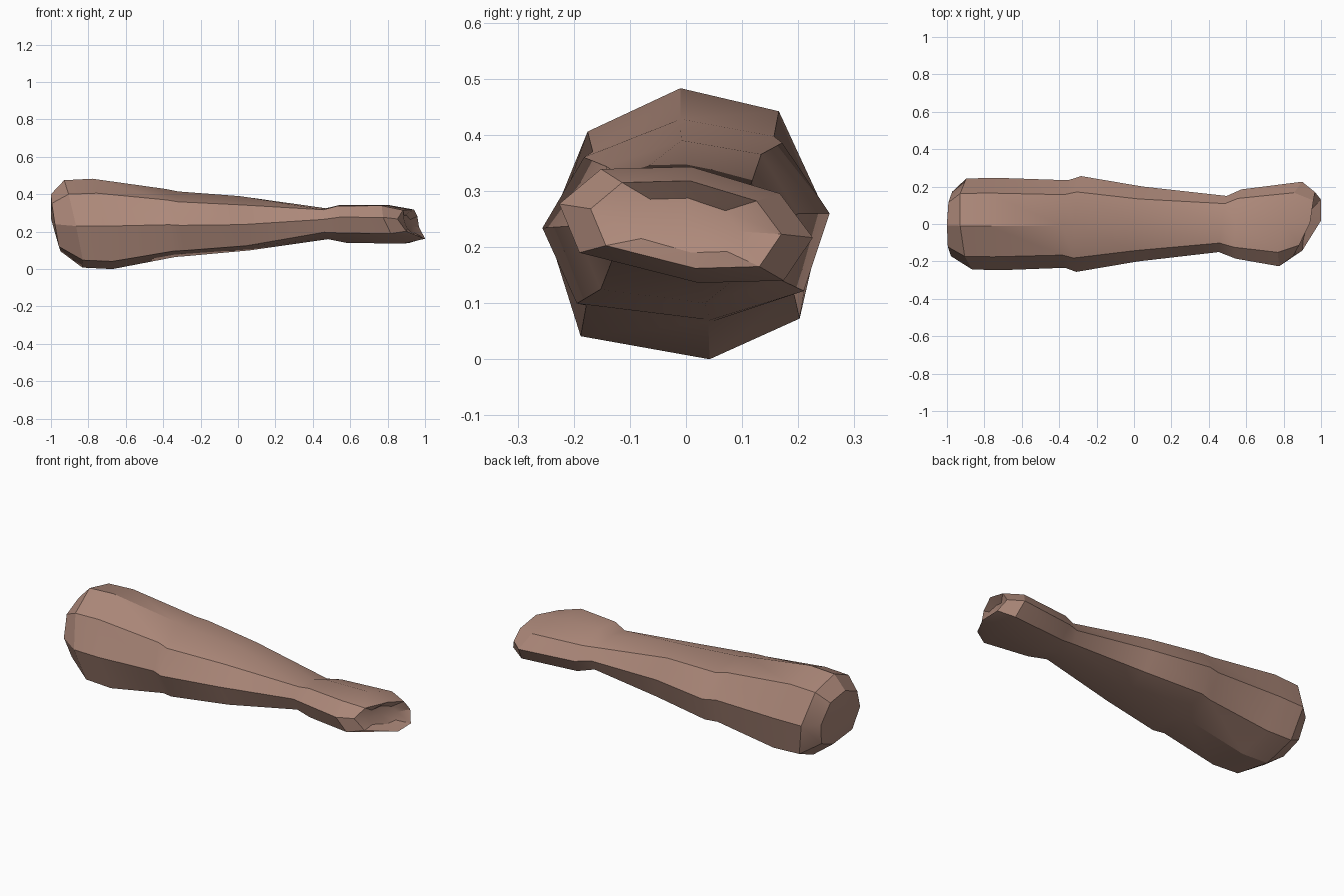
import bpy, bmesh, math

if "Cube" in bpy.data.objects:
    bpy.data.objects.remove(bpy.data.objects["Cube"])

# Eight-sided cross-sections: y from -1 to 1, height from 0 to 1
THICK = [(-.04, 1), (-.71, .84), (-1, .475), (-.76, .085),
         (.17, 0), (.82, .15), (1, .55), (.67, .915)]
FLAT = [(.04, 1), (-.67, .98), (-1, .68), (-.84, .26),
        (.1, 0), (.77, .02), (1, .39), (.74, .77)]

# x, half width, bottom, top, flatness, lean in z, lean in y, bow
RINGS = [
    (-.975, .172, .095, .400, 0, .05, .005, .0),    # butt cap
    (-.880, .243, .008, .475, 0, .10, -.012, .0),   # cap edge
    (-.725, .247, .000, .483, 0, .11, -.01, .0),
    (-.360, .234, .065, .428, 0, .05, .01, .0),
    (-.295, .256, .070, .415, 0, .05, .015, .0),    # shoulder ridge
    (.035, .200, .100, .390, 0, .05, .015, .0),
    (.475, .150, .160, .325, .8, .01, .02, .0),     # neck
    (.560, .185, .140, .342, 1, .04, .01, .0),
    (.840, .226, .136, .343, 1, .08, .05, .0),      # flared end
    (.967, .170, .162, .318, 1, .055, .05, -.055),  # socket rim
    (.915, .095, .190, .287, 1, .03, .02, .0),      # socket floor
]


def ring_points(x, width, low, high, flat, lean, skew, bow):
    for (ya, ta), (yb, tb) in zip(THICK, FLAT):
        y = ya + (yb - ya) * flat
        t = ta + (tb - ta) * flat
        yield (x + lean * (.5 - t) + skew * y + bow * y * y,
               y * width, low + (high - low) * t)


# Loft the rings and close both ends with fans
bm = bmesh.new()
loops = [[bm.verts.new(p) for p in ring_points(*r)] for r in RINGS]
for a, b in zip(loops, loops[1:]):
    for i in range(8):
        j = (i + 1) % 8
        bm.faces.new((a[i], a[j], b[j], b[i]))
for loop, tip in ((loops[0], (-1.0, 0, .27)), (loops[-1], (.905, 0, .24))):
    centre = bm.verts.new(tip)
    for i in range(8):
        bm.faces.new((loop[i], loop[(i + 1) % 8], centre))
bmesh.ops.recalc_face_normals(bm, faces=bm.faces)
mesh = bpy.data.meshes.new("club_body")
bm.to_mesh(mesh)
bm.free()

club = bpy.data.objects.new("club_body", mesh)
bpy.context.collection.objects.link(club)

# Dusty brown clay colour
brown = bpy.data.materials.new("dusty_brown")
brown.use_nodes = True
colour = (.42, .25, .195, 1)
brown.diffuse_color = colour
bsdf = next(n for n in brown.node_tree.nodes if n.type == 'BSDF_PRINCIPLED')
bsdf.inputs["Base Color"].default_value = colour
bsdf.inputs["Roughness"].default_value = .8
mesh.materials.append(brown)

# Smooth along the length, crisp along the ridges
bpy.ops.object.select_all(action='DESELECT')
club.select_set(True)
bpy.context.view_layer.objects.active = club
bpy.ops.object.shade_smooth_by_angle(angle=math.radians(30))
